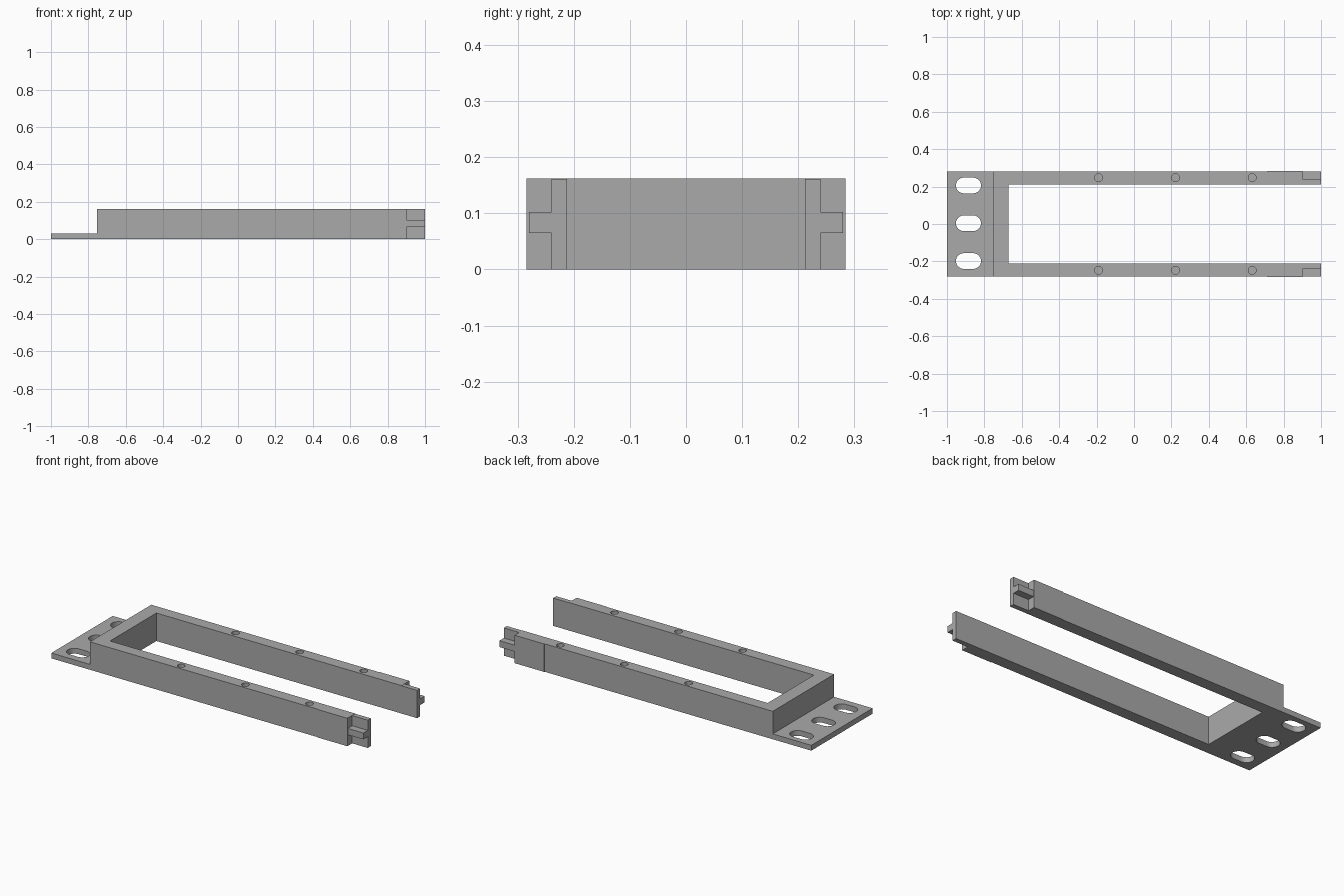
import bpy, bmesh, math

if "Cube" in bpy.data.objects:
    bpy.data.objects.remove(bpy.data.objects["Cube"], do_unlink=True)

HEIGHT, PLATE = 0.162, 0.031
OUTER, INNER = 0.281, 0.212      # half widths of the frame
STEP, CROSS, SHOULDER = -0.753, -0.672, 0.9

grey = bpy.data.materials.new("plain grey")
grey.use_nodes = True
colour = (0.4, 0.4, 0.4, 1)
grey.diffuse_color = colour
grey.node_tree.nodes["Principled BSDF"].inputs["Base Color"].default_value = colour


def prism(name, outline, z0, z1):
    """Extrude a flat outline from z0 up to z1."""
    bm = bmesh.new()
    base = bm.faces.new([bm.verts.new((x, y, z0)) for x, y in outline])
    top = bmesh.ops.extrude_face_region(bm, geom=[base])["geom"]
    bmesh.ops.translate(bm, vec=(0, 0, z1 - z0),
                        verts=[v for v in top if isinstance(v, bmesh.types.BMVert)])
    bmesh.ops.recalc_face_normals(bm, faces=bm.faces)
    mesh = bpy.data.meshes.new(name)
    bm.to_mesh(mesh)
    bm.free()
    mesh.materials.append(grey)
    obj = bpy.data.objects.new(name, mesh)
    bpy.context.collection.objects.link(obj)
    return obj


def box(name, x0, x1, y0, y1, z0, z1):
    return prism(name, [(x0, y0), (x1, y0), (x1, y1), (x0, y1)], z0, z1)


def rounded(x, y, radius, half_straight=0.0, steps=16):
    """Outline of a circle, or of a slot stretched along x."""
    points = []
    for side, start in ((1, -math.pi / 2), (-1, math.pi / 2)):
        last = steps + 1 if half_straight else steps
        for i in range(last):
            a = start + math.pi * i / steps
            points.append((x + side * half_straight + radius * math.cos(a),
                           y + radius * math.sin(a)))
    return points


def cut(obj, cutters):
    """Subtract the cutters, bake the result and remove them."""
    for c in cutters:
        c.hide_render = True
        mod = obj.modifiers.new("cut", 'BOOLEAN')
        mod.operation, mod.solver, mod.object = 'DIFFERENCE', 'EXACT', c
    bpy.context.view_layer.update()
    graph = bpy.context.evaluated_depsgraph_get()
    mesh = bpy.data.meshes.new_from_object(obj.evaluated_get(graph))
    obj.modifiers.clear()
    obj.data = mesh
    for c in cutters:
        bpy.data.objects.remove(c, do_unlink=True)
    bpy.context.view_layer.objects.active = obj
    bpy.ops.object.select_all(action='DESELECT')
    obj.select_set(True)
    bpy.ops.object.shade_smooth_by_angle(angle=math.radians(30))


# U-shaped frame, slightly wider near the open end
SWELL = 0.71
half = [(STEP, OUTER), (SWELL, OUTER), (SWELL, OUTER + 0.003),
        (SHOULDER, OUTER + 0.003), (SHOULDER, INNER), (CROSS, INNER)]
frame = prism("frame", half + [(x, -y) for x, y in reversed(half)], 0, HEIGHT)

# Blind screw holes along the tops of both arms
cut(frame, [prism("hole_cutter", rounded(x, side * 0.248, 0.021), HEIGHT - 0.07, HEIGHT + 0.05)
            for x in (-0.19, 0.222, 0.632) for side in (-1, 1)])

# Thin mounting plate with three slots
plate = box("mounting_plate", -1, STEP, -OUTER, OUTER, 0, PLATE)
cut(plate, [prism("slot_cutter", rounded(-0.885, y, 0.042, 0.025), -0.05, PLATE + 0.05)
            for y in (-0.198, 0.004, 0.206)])

# Tongue with an outward rib at the end of each arm
for label, side in (("left", 1), ("right", -1)):
    root = 0.24
    profile = [(INNER, 0), (root, 0), (root, 0.065), (OUTER - 0.001, 0.065),
               (OUTER - 0.001, 0.102), (root, 0.102), (root, HEIGHT - 0.001), (INNER, HEIGHT - 0.001)]
    tongue = prism(("back" if side > 0 else "front") + "_tongue",
                   profile, SHOULDER, 1)
    for v in tongue.data.vertices:
        y, z, x = v.co
        v.co = (x, side * y, z)
    if side < 0:
        tongue.data.flip_normals()
